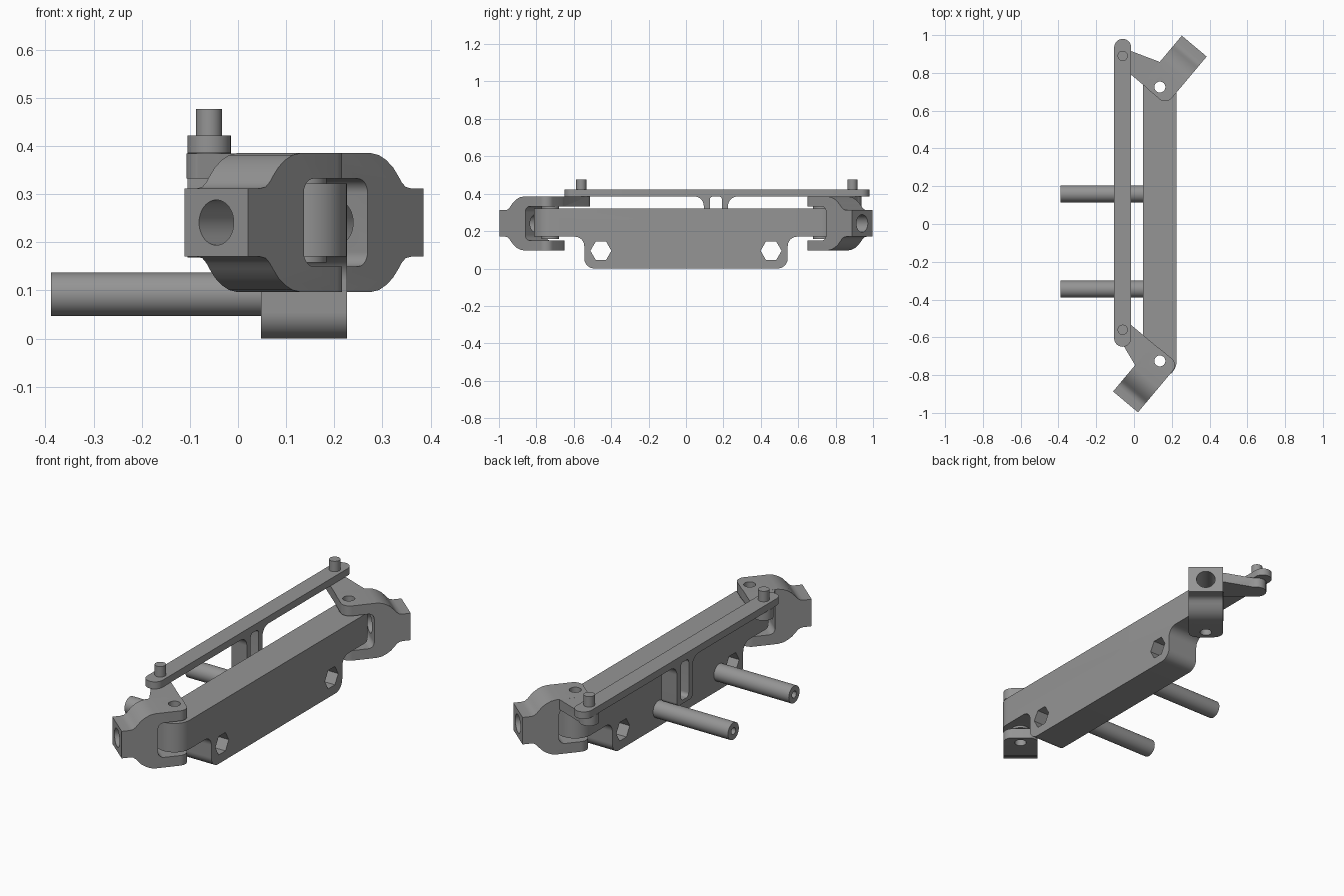
import bpy, bmesh, math
from mathutils import Matrix, Vector

if "Cube" in bpy.data.objects:
    bpy.data.objects.remove(bpy.data.objects["Cube"])

metal = bpy.data.materials.new("grey_metal")
metal.diffuse_color = (0.3, 0.3, 0.3, 1)
metal.use_nodes = True
metal.node_tree.nodes["Principled BSDF"].inputs["Base Color"].default_value = metal.diffuse_color

PLANES = {"xy": lambda a, b, h: (a, b, h),
          "xz": lambda a, b, h: (a, h, b),
          "yz": lambda a, b, h: (h, a, b)}


def prism(name, pts, plane, lo, hi):
    """Extrude a 2D outline along the axis normal to its plane."""
    to3d = PLANES[plane]
    bm = bmesh.new()
    a = [bm.verts.new(to3d(p[0], p[1], lo)) for p in pts]
    b = [bm.verts.new(to3d(p[0], p[1], hi)) for p in pts]
    bm.faces.new(a)
    bm.faces.new(b)
    n = len(pts)
    for i in range(n):
        j = (i + 1) % n
        bm.faces.new((a[i], a[j], b[j], b[i]))
    bmesh.ops.recalc_face_normals(bm, faces=bm.faces)
    me = bpy.data.meshes.new(name)
    bm.to_mesh(me)
    bm.free()
    me.materials.append(metal)
    ob = bpy.data.objects.new(name, me)
    bpy.context.collection.objects.link(ob)
    return ob


def arc(cx, cy, r, a0, a1, n=10):
    return [(cx + r * math.cos(math.radians(a0 + (a1 - a0) * i / n)),
             cy + r * math.sin(math.radians(a0 + (a1 - a0) * i / n))) for i in range(n + 1)]


def circle(cx, cy, r, n=40):
    return arc(cx, cy, r, 0, 360, n)[:-1]


def rounded(x0, y0, x1, y1, r):
    return (arc(x1 - r, y1 - r, r, 0, 90) + arc(x0 + r, y1 - r, r, 90, 180)
            + arc(x0 + r, y0 + r, r, 180, 270) + arc(x1 - r, y0 + r, r, 270, 360))


def capsule(cx, y0, y1, r):
    return arc(cx, y1, r, 0, 180, 20) + arc(cx, y0, r, 180, 360, 20)


def boolean(ob, other, op):
    mod = ob.modifiers.new("bool", "BOOLEAN")
    mod.operation, mod.object, mod.solver = op, other, "EXACT"
    dg = bpy.context.evaluated_depsgraph_get()
    dg.update()
    me = bpy.data.meshes.new_from_object(ob.evaluated_get(dg))
    ob.modifiers.clear()
    ob.data = me
    bpy.data.objects.remove(other)
    return ob


def cut(ob, *args):
    return boolean(ob, prism("cutter", *args), "DIFFERENCE")


PX, PY = 0.137, 0.725      # kingpin position
ZC = 0.241                 # axle height

# Axle beam: side outline with dropped centre, ends rounded in plan
half = ([(0.83, 0.322), (0.83, 0.17)] + arc(0.594, 0.12, 0.05, 90, 180)
        + arc(0.489, 0.055, 0.055, 0, -90))
beam = prism("axle_beam", half + [(-y, z) for y, z in reversed(half)], "yz", 0, 0.3)
boolean(beam, prism("plan", capsule(PX, -PY, PY, 0.089), "xy", -0.1, 0.5), "INTERSECT")
for s in (-1, 1):
    boolean(beam, prism("boss", circle(PX, s * PY, 0.047), "xy", 0.158, 0.332), "UNION")
    cut(beam, circle(PX, s * PY, 0.029), "xy", -0.1, 0.6)
    cut(beam, circle(s * 0.455, 0.095, 0.056, 6), "yz", -0.1, 0.5)   # hex hole

# Steering knuckles: forked hub, stub socket and steering arm, local +y outward
top = [(-0.06, 0.385), (0.115, 0.385), (0.14, 0.381), (0.163, 0.371), (0.185, 0.356),
       (0.203, 0.337), (0.213, 0.325), (0.226, 0.315), (0.243, 0.312), (0.283, 0.312)]
outline = top + [(u, 2 * ZC - z) for u, z in reversed(top)]


def knuckle(name):
    ob = prism(name, outline, "yz", -0.12, 0.12)
    plan = arc(-0.041, -0.005, 0.045, 180, 270) + arc(0.041, -0.005, 0.045, 270, 360)
    boolean(ob, prism("plan", plan + [(0.086, 0.4), (-0.086, 0.4)], "xy", 0, 0.6),
            "INTERSECT")
    arm = ([(0.0, 0.1), (-0.09, 0.1)] + arc(-0.256, 0, 0.048, 75, 270, 20)
           + [(0.0, -0.048)])
    boolean(ob, prism("arm", arm, "xy", 0.332, 0.3849), "UNION")
    cut(ob, rounded(-0.3, 0.15, 0.103, 0.332, 0.03), "yz", -0.2, 0.2)
    cut(ob, circle(0, 0, 0.029), "xy", 0, 0.6)
    cut(ob, circle(0, ZC, 0.047), "xz", 0.05, 0.5)
    return ob


parts = [beam]
for name, s in (("rear_knuckle", 1), ("front_knuckle", -1)):
    k = knuckle(name)
    m = (Matrix.Translation(Vector((PX, s * PY, 0)))
         @ Matrix.Rotation(math.radians(-40), 4, "Z") @ Matrix.Diagonal((1, s, 1, 1)))
    k.data.transform(m)
    if s < 0:
        k.data.flip_normals()
    parts.append(k)
    # Tie rod pin
    parts.append(prism(name.replace("knuckle", "pin"),
                       circle(-0.06, s * PY + 0.165, 0.027), "xy", 0.34, 0.477))

# Tie rod with a slotted drive bracket hanging below it
parts.append(prism("tie_rod", capsule(-0.06, -0.605, 0.935, 0.045), "xy", 0.385, 0.422))
C = 0.16
side = [(0.115, 0.39)] + arc(0.115, 0.335, 0.05, 90, 180, 8) + arc(0.045, 0.188, 0.02, 0, -90, 6)
bracket = prism("drive_bracket", [(C + y, z) for y, z in side]
                + [(C - y, z) for y, z in reversed(side)], "yz", -0.105, -0.015)
cut(bracket, rounded(C - 0.033, 0.187, C + 0.033, 0.386, 0.02), "yz", -0.3, 0.1)
parts.append(bracket)

# Mounting rods with bored ends
for i, y in enumerate((0.16, -0.345)):
    rod = prism(f"mounting_rod_{i + 1}", circle(y, 0.092, 0.045), "yz", -0.388, 0.06)
    cut(rod, circle(y, 0.092, 0.018, 24), "yz", -0.5, -0.25)
    parts.append(rod)

# Smooth round surfaces, keep edges crisp
bpy.ops.object.select_all(action="DESELECT")
for ob in parts:
    ob.select_set(True)
bpy.context.view_layer.objects.active = beam
bpy.ops.object.shade_smooth_by_angle(angle=math.radians(30))
